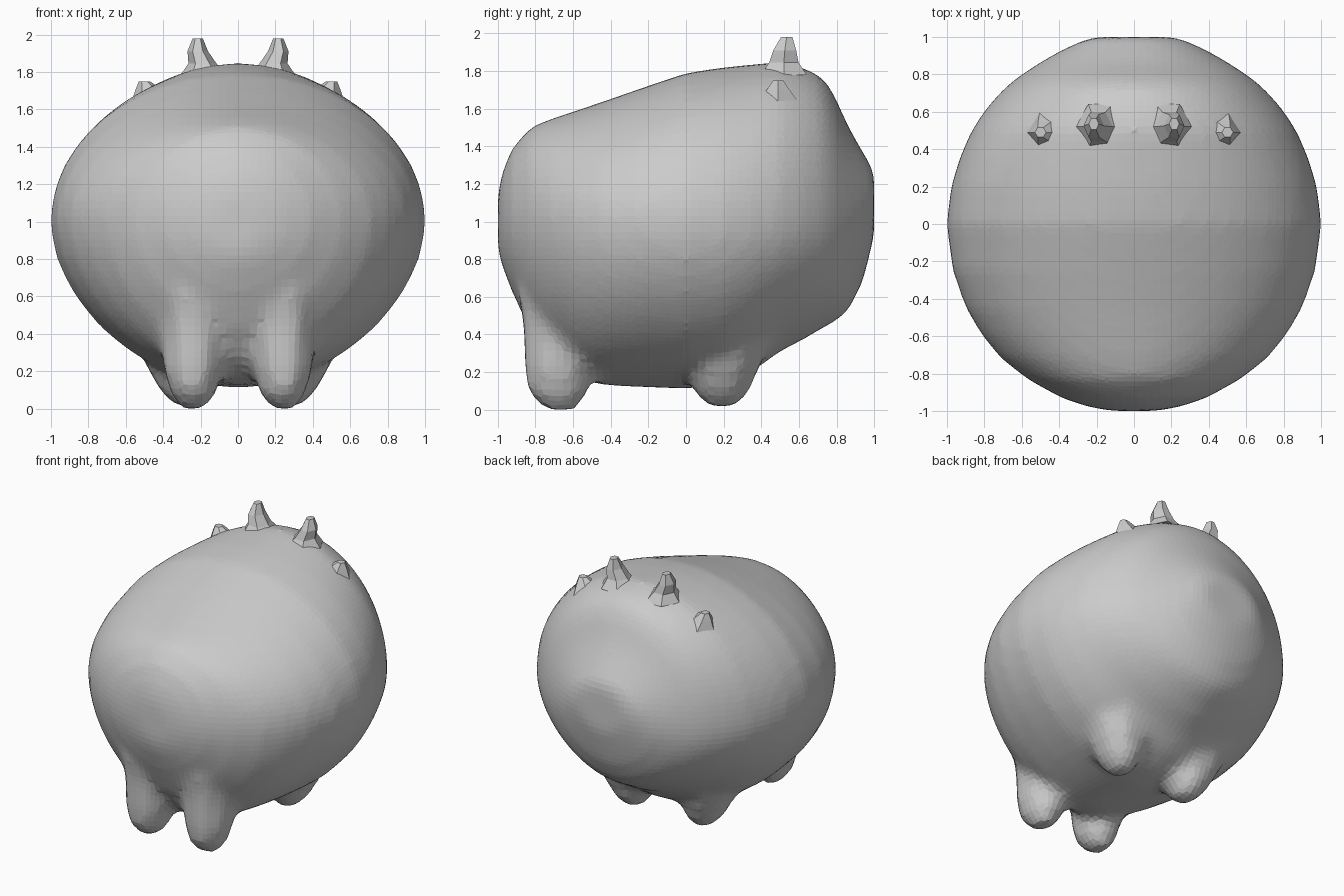
import bpy, bmesh
from math import cos, sin, pi, copysign


def power(v, e):
    return copysign(abs(v) ** e, v)


def loft(bm, rings):
    """Skin a list of closed point rings and cap both ends."""
    rows = [[bm.verts.new(p) for p in ring] for ring in rings]
    n = len(rows[0])
    for a, b in zip(rows, rows[1:]):
        for i in range(n):
            j = (i + 1) % n
            bm.faces.new((a[i], a[j], b[j], b[i]))
    bm.faces.new(rows[0])
    bm.faces.new(rows[-1])


def tube(bm, stations, side, n, turn=0.0):
    """Horizontal rings (x, y, z, rx, ry), mirrored by side."""
    loft(bm, [[(side * (x + rx * cos(2 * pi * i / n + turn)), y + ry * sin(2 * pi * i / n + turn), z)
               for i in range(n)] for x, y, z, rx, ry in stations])


def finish(bm, name):
    bmesh.ops.recalc_face_normals(bm, faces=bm.faces)
    me = bpy.data.meshes.new(name)
    bm.to_mesh(me)
    bm.free()
    ob = bpy.data.objects.new(name, me)
    bpy.context.collection.objects.link(ob)
    return ob


# Body sections along y: y, half width, top, middle, bottom
sections = [
    (-1.00, 0.12, 1.15, 1.00, 0.84), (-0.98, 0.24, 1.25, 1.00, 0.77),
    (-0.93, 0.39, 1.38, 1.00, 0.64), (-0.83, 0.57, 1.50, 1.00, 0.42),
    (-0.72, 0.71, 1.545, 1.00, 0.27), (-0.60, 0.81, 1.585, 1.00, 0.17),
    (-0.45, 0.90, 1.635, 1.00, 0.13), (-0.25, 0.97, 1.705, 1.00, 0.12),
    (0.00, 1.005, 1.79, 1.00, 0.11), (0.20, 0.98, 1.82, 1.00, 0.13),
    (0.35, 0.935, 1.835, 1.00, 0.20), (0.50, 0.87, 1.85, 1.00, 0.31),
    (0.62, 0.79, 1.82, 1.00, 0.37), (0.72, 0.70, 1.77, 1.00, 0.43),
    (0.78, 0.63, 1.69, 1.00, 0.46), (0.86, 0.51, 1.51, 1.00, 0.52),
    (0.94, 0.37, 1.37, 1.02, 0.68), (1.00, 0.23, 1.27, 1.10, 0.92),
]
N = 48
rings = []
for y, w, top, mid, bot in sections:
    ring = []
    for i in range(N):
        c, s = cos(2 * pi * i / N), sin(2 * pi * i / N)
        e = 1.0 if s >= 0 else 1.1
        h = top - mid if s >= 0 else mid - bot
        ring.append((w * power(c, e), y, mid + h * power(s, e)))
    rings.append(ring)
bm = bmesh.new()
loft(bm, rings)

# Stubby legs, blended into the body by the remesh
front_leg = [(0.24, -0.67, 0.00, 0.07, 0.09), (0.24, -0.68, 0.08, 0.13, 0.165),
             (0.24, -0.68, 0.22, 0.17, 0.19), (0.24, -0.63, 0.42, 0.19, 0.25),
             (0.23, -0.62, 0.62, 0.22, 0.29), (0.20, -0.60, 0.80, 0.20, 0.28)]
back_leg = [(0.28, 0.19, 0.01, 0.06, 0.08), (0.29, 0.19, 0.09, 0.13, 0.155),
            (0.31, 0.20, 0.22, 0.19, 0.20), (0.33, 0.22, 0.40, 0.24, 0.26)]
for side in (-1, 1):
    tube(bm, front_leg, side, 8, pi / 8)
    tube(bm, back_leg, side, 8, pi / 8)
body = finish(bm, "body_with_legs")
rem = body.modifiers.new("blend", 'REMESH')
rem.mode = 'VOXEL'
rem.voxel_size = 0.042
smooth = body.modifiers.new("soften", 'SMOOTH')
smooth.factor = 0.5
smooth.iterations = 7

# Low-poly horns on top of the head and small ears beside them
horn = [(0.18, 0.52, 1.78, 0.13, 0.14), (0.19, 0.52, 1.845, 0.075, 0.09),
        (0.215, 0.525, 1.91, 0.055, 0.07), (0.215, 0.535, 1.98, 0.027, 0.035)]
ear = [(0.44, 0.49, 1.64, 0.13, 0.12), (0.475, 0.49, 1.70, 0.075, 0.07),
       (0.50, 0.49, 1.75, 0.03, 0.03)]
for side, label in ((-1, "left"), (1, "right")):
    for name, stations in (("horn", horn), ("ear", ear)):
        bm = bmesh.new()
        tube(bm, stations, side, 6)
        finish(bm, label + "_" + name)
